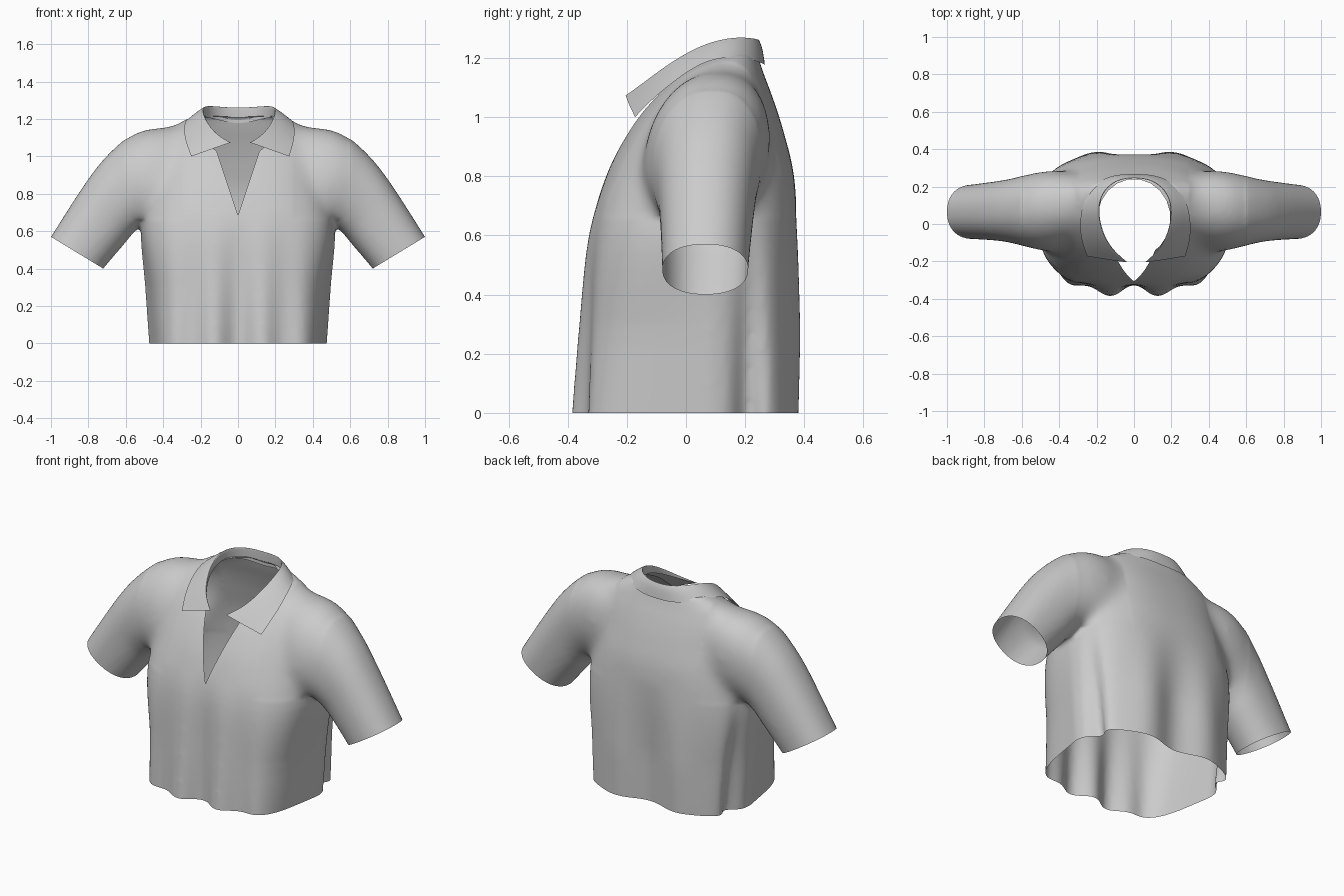
import bpy, bmesh, math
from mathutils import Vector

if "Cube" in bpy.data.objects:
    bpy.data.objects.remove(bpy.data.objects["Cube"])


def catmull(keys, sub):
    """Smoothly interpolate a list of equal-length tuples."""
    out = []
    for i in range(len(keys) - 1):
        a, b, c, d = (keys[max(0, min(len(keys) - 1, i + k))] for k in (-1, 0, 1, 2))
        for s in range(sub):
            t = s / sub
            out.append([0.5 * (2 * q + (r - p) * t + (2 * p - 5 * q + 4 * r - u) * t * t
                        + (3 * q - p - 3 * r + u) * t ** 3) for p, q, r, u in zip(a, b, c, d)])
    return out + [list(keys[-1])]


def unit_super(t, n):
    """Point on a unit superellipse, evenly spread by angle."""
    c, s = math.cos(t), math.sin(t)
    r = (abs(c) ** n + abs(s) ** n) ** (-1 / n)
    return r * c, r * s


def loft(bm, rings):
    """Closed solid skinned over rings of points."""
    rows = [[bm.verts.new(p) for p in r] for r in rings]
    n = len(rows[0])
    for a, b in zip(rows, rows[1:]):
        for i in range(n):
            j = (i + 1) % n
            bm.faces.new((a[i], a[j], b[j], b[i]))
    bm.faces.new(rows[0][::-1])
    bm.faces.new(rows[-1])


def make_object(name, bm):
    me = bpy.data.meshes.new(name)
    bm.to_mesh(me)
    bm.free()
    ob = bpy.data.objects.new(name, me)
    bpy.context.collection.objects.link(ob)
    return ob


N = 144
ANGLES = [2 * math.pi * (i + 0.5) / N for i in range(N)]

# Torso rings: z, half width, front y, back y, squareness
torso = [(-.06, .465, -.36, .36, 5), (.3, .49, -.345, .37, 4), (.6, .512, -.325, .375, 3),
         (.8, .475, -.27, .365, 2.6), (.95, .455, -.195, .33, 2.4), (1.06, .44, -.115, .295, 2.3),
         (1.14, .39, -.04, .265, 2.2), (1.185, .3, .03, .25, 2.2), (1.215, .23, .09, .24, 2.2)]


def torso_ring(k):
    z, w, yf, yb, n = k
    h = max(0, 1 - z / 0.72)
    g = min(1, h * 1.6)
    pts = []
    for t in ANGLES:
        u, v = unit_super(t, n)
        x, y = w * u, (yf + yb) / 2 + v * (yb - yf) / 2
        # side panels: widest just behind the middle, pinched before the back panel
        x *= 1.015 - g * (.36 * max(0, .08 - y) + .25 * max(0, y - .08)) \
            - .13 * h * math.exp(-((y - .21) / .045) ** 2)
        # hanging folds front and back
        if v < 0:
            y += .032 * h * v * v * max(0, 1 - (x / .43) ** 2) * math.cos(2 * math.pi * x / .26)
        else:
            y -= .025 * g * v * v * max(0, 1 - (x / .5) ** 2) * math.cos(2 * math.pi * x / .42)
        pts.append((x, y, z))
    return pts


# Sleeve sections: top x, top z, bottom x, bottom z, front y, back y
sleeve = [(.25, 1.15, .25, .72, -.07, .25), (.42, 1.155, .38, .68, -.13, .285),
          (.56, 1.12, .48, .65, -.135, .275), (.7, 1.003, .55, .6, -.108, .247),
          (.82, .85, .61, .53, -.09, .23), (1.0, .57, .72, .4, -.08, .21),
          (1.031, .519, .751, .349, -.08, .21)]


def sleeve_ring(k, side):
    tx, tz, bx, bz, yf, yb = k
    lean = max(0, min(1, (.8 - tx) / .3))
    pts = []
    for t in ANGLES:
        u, v = unit_super(t, 2.25)
        f = (u + 1) / 2
        # near the body the crown leans back a little
        v *= 1 - .1 * lean * u
        pts.append((side * (bx + (tx - bx) * f), (yf + yb) / 2 + .03 * lean * u + v * (yb - yf) / 2,
                    bz + (tz - bz) * f))
    return pts


bm = bmesh.new()
loft(bm, [torso_ring(k) for k in catmull(torso, 5)])
for side in (1, -1):
    loft(bm, [sleeve_ring(k, side) for k in catmull(sleeve, 5)])
bmesh.ops.recalc_face_normals(bm, faces=bm.faces)
shirt = make_object("shirt_body", bm)

# Fuse torso and sleeves into one soft skin
rm = shirt.modifiers.new("fuse", 'REMESH')
rm.mode = 'VOXEL'
rm.voxel_size = 0.013
sm = shirt.modifiers.new("soften", 'SMOOTH')
sm.iterations = 8
dg = bpy.context.evaluated_depsgraph_get()
bm = bmesh.new()
bm.from_mesh(bpy.data.meshes.new_from_object(shirt.evaluated_get(dg)))
shirt.modifiers.clear()

# Extra blending where the sleeves meet the torso
armhole = [v for v in bm.verts if v.co.z > .66 and .3 < abs(v.co.x) < .6]
for _ in range(45):
    bmesh.ops.smooth_vert(bm, verts=armhole, factor=.5, use_axis_x=True, use_axis_y=True,
                          use_axis_z=True)


def cut(co, no, test, clear=False):
    """Slice the faces passing the test with a plane."""
    faces = [f for f in bm.faces if test(f.calc_center_median())]
    geom = set(faces)
    for f in faces:
        geom.update(f.verts)
        geom.update(f.edges)
    bmesh.ops.bisect_plane(bm, geom=list(geom), dist=1e-5, plane_co=co, plane_no=no,
                           clear_outer=clear)


# Open hem and cuffs
cut((0, 0, 0), (0, 0, -1), lambda c: c.z < .1, True)
for side in (1, -1):
    cut((side * .86, 0, .485), (side * .519, 0, -.855), lambda c: c.x * side > .57, True)

# Round neck hole
planes = []
for i in range(20):
    a = 2 * math.pi * i / 20
    c, s = math.cos(a), math.sin(a)
    planes.append((Vector((.193 * c, .03 + .208 * s, 0)), Vector((c / .193, s / .208, 0)).normalized()))
for co, no in planes:
    cut(co, no, lambda c: c.z > .95 and abs(c.x) < .23)
bmesh.ops.delete(bm, context='FACES', geom=[
    f for f in bm.faces if f.calc_center_median().z > .9
    and all((f.calc_center_median() - co).dot(no) < 0 for co, no in planes)])

# V opening down the chest
vee = [Vector((side * .36, 0, -.12)).normalized() for side in (1, -1)]
tip = Vector((0, 0, .685))
for no in vee:
    cut(tip, no, lambda c: c.y < 0 and c.z > .65 and abs(c.x) < .2)
bmesh.ops.delete(bm, context='FACES', geom=[
    f for f in bm.faces if f.calc_center_median().y < 0
    and all((f.calc_center_median() - tip).dot(no) < 0 for no in vee)])
bm.to_mesh(shirt.data)
bm.free()

# Collar: fold line and outer edge, from centre back to front tip
fold = [(0, .248, 1.265), (.1, .235, 1.272), (.18, .16, 1.278), (.195, .05, 1.25),
        (.17, -.06, 1.185), (.12, -.145, 1.12), (.05, -.205, 1.075)]
edge = [(0, .268, 1.175), (.13, .264, 1.18), (.245, .195, 1.205), (.293, .07, 1.2),
        (.297, -.05, 1.115), (.28, -.122, 1.053), (.262, -.172, 1.0)]


def collar_column(i, side):
    f, e = Vector(fold[i]), Vector(edge[i])
    front = i / 6
    grow = 1 - front
    stand = Vector((f.x * (1 + .04 * grow), f.y + .003, f.z - .09 * grow - .004))
    mid = f.lerp(e, .5) + Vector((0, .006 * grow - .002, .012 * grow))
    shift = .012 * front
    return [(side * p.x + shift, p.y, p.z) for p in (stand, f, f.lerp(mid, .25), mid, e)]


bm = bmesh.new()
cols = [collar_column(i, -1) for i in range(6, 0, -1)] + [collar_column(i, 1) for i in range(7)]
grid = [[bm.verts.new(p) for p in c] for c in cols]
for a, b in zip(grid, grid[1:]):
    for i in range(4):
        bm.faces.new((a[i], a[i + 1], b[i + 1], b[i]))
bmesh.ops.recalc_face_normals(bm, faces=bm.faces)
collar = make_object("collar", bm)
ss = collar.modifiers.new("smooth", 'SUBSURF')
ss.levels = ss.render_levels = 3
ss.boundary_smooth = 'PRESERVE_CORNERS'

for ob in (shirt, collar):
    for p in ob.data.polygons:
        p.use_smooth = True
